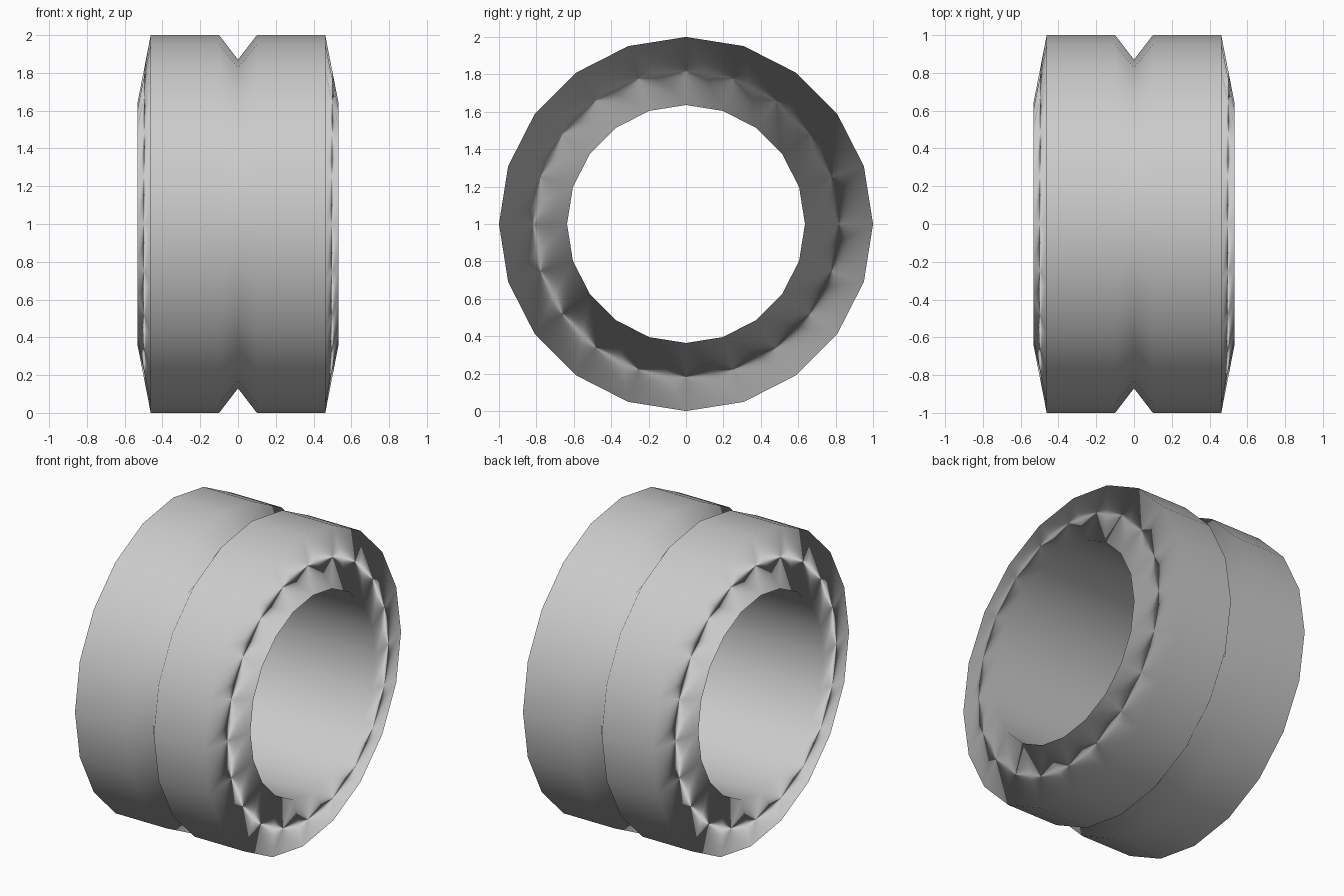
import bpy, bmesh, math

if "Cube" in bpy.data.objects:
    bpy.data.objects.remove(bpy.data.objects["Cube"])

SIDES = 20
# Half profile of the ring wall as (x, radius): groove bottom to bore edge
half = [(0.0, 0.87), (0.10, 1.0), (0.462, 1.0), (0.533, 0.636)]
profile = [(-x, r) for x, r in reversed(half[1:])] + half

# Revolve the closed profile around the x axis
bm = bmesh.new()
rings = []
for i in range(SIDES):
    a = 2 * math.pi * i / SIDES
    rings.append([bm.verts.new((x, r * math.sin(a), 1 + r * math.cos(a)))
                  for x, r in profile])
n = len(profile)
for i in range(SIDES):
    a, b = rings[i], rings[(i + 1) % SIDES]
    for j in range(n):
        k = (j + 1) % n
        bm.faces.new((a[j], a[k], b[k], b[j])).smooth = True
bmesh.ops.recalc_face_normals(bm, faces=bm.faces)

mesh = bpy.data.meshes.new("grooved_ring")
bm.to_mesh(mesh)
bm.free()
ring = bpy.data.objects.new("grooved_ring", mesh)
bpy.context.collection.objects.link(ring)

# Radial shading normals: outward on the rim, inward on the bore
normals = []
for v in mesh.vertices:
    y, z = v.co.y, v.co.z - 1
    r = math.hypot(y, z)
    s = 1 if r > 0.7 else -1
    normals.append((0, s * y / r, s * z / r))
mesh.normals_split_custom_set_from_vertices(normals)
